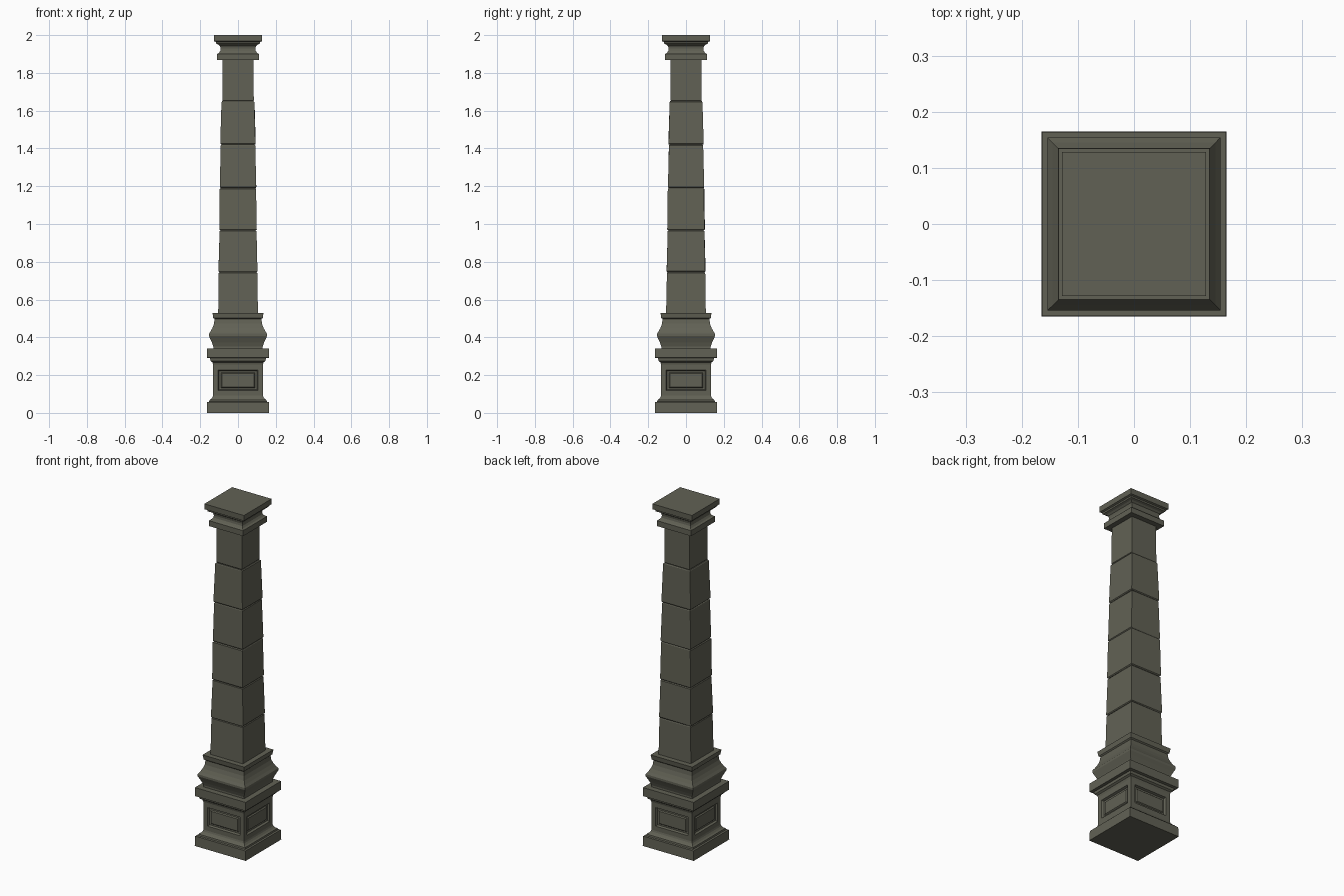
import bpy, bmesh, random
from mathutils import Vector

if "Cube" in bpy.data.objects:
    bpy.data.objects.remove(bpy.data.objects["Cube"])

random.seed(4)
CORNERS = ((-1, -1), (1, -1), (1, 1), (-1, 1))


def finish(bm, name):
    bmesh.ops.recalc_face_normals(bm, faces=bm.faces)
    mesh = bpy.data.meshes.new(name)
    bm.to_mesh(mesh)
    bm.free()
    obj = bpy.data.objects.new(name, mesh)
    bpy.context.collection.objects.link(obj)
    mat = bpy.data.materials.get("stone") or bpy.data.materials.new("stone")
    mat.diffuse_color = (0.12, 0.12, 0.09, 1)
    mat.use_nodes = True
    mat.node_tree.nodes["Principled BSDF"].inputs["Base Color"].default_value = mat.diffuse_color
    mesh.materials.append(mat)
    return obj


def square_stack(profile, jitter=0.0):
    """Stack square rings of (half width, height) into a closed solid."""
    bm = bmesh.new()
    rings = []
    for r, z in profile:
        rings.append([bm.verts.new((x * r + random.uniform(-jitter, jitter),
                                    y * r + random.uniform(-jitter, jitter), z))
                      for x, y in CORNERS])
    for a, b in zip(rings, rings[1:]):
        for i in range(4):
            j = (i + 1) % 4
            bm.faces.new((a[i], a[j], b[j], b[i]))
    bm.faces.new(rings[0][::-1])
    bm.faces.new(rings[-1])
    bmesh.ops.recalc_face_normals(bm, faces=bm.faces)
    return bm


# Pedestal with plinth, die and cornice
bm = square_stack([(0.165, 0), (0.163, 0.057), (0.153, 0.059), (0.151, 0.068),
                   (0.142, 0.074), (0.135, 0.083), (0.132, 0.092),
                   (0.132, 0.255), (0.136, 0.268), (0.146, 0.275),
                   (0.148, 0.29), (0.164, 0.292), (0.164, 0.342)])
# Recessed panels with a raised centre on all four sides
bm.normal_update()
dies = [f for f in bm.faces
        if abs(f.normal.z) < 0.1 and abs(f.calc_center_median().z - 0.1735) < 0.01]
for thick, depth in ((0.027, 0), (0.005, -0.012), (0.009, 0), (0.005, 0.006)):
    bmesh.ops.inset_individual(bm, faces=dies, thickness=thick, depth=depth,
                               use_even_offset=True)
finish(bm, "pedestal")

# Moulded column base
finish(square_stack([(0.131, 0.34), (0.131, 0.352), (0.138, 0.372),
                     (0.146, 0.39), (0.154, 0.407), (0.154, 0.419),
                     (0.145, 0.432), (0.135, 0.45), (0.127, 0.472),
                     (0.124, 0.497), (0.131, 0.503), (0.135, 0.53)]), "column_base")

# Tapering shaft of slightly uneven stone blocks
joints = (0.52, 0.745, 0.967, 1.19, 1.42, 1.65, 1.88)
widths = ((0.105, 0.101), (0.103, 0.097), (0.099, 0.096),
          (0.096, 0.091), (0.093, 0.087), (0.083, 0.081))
for i, (low, high) in enumerate(widths):
    z0, z1 = joints[i], joints[i + 1]
    bm = square_stack([(low - 0.004, z0), (low, z0 + 0.005),
                       (high, z1 - 0.005), (high - 0.004, z1)], 0.0012)
    finish(bm, f"shaft_block_{i + 1}")

# Capital
finish(square_stack([(0.111, 1.868), (0.111, 1.9), (0.101, 1.906),
                     (0.094, 1.916), (0.092, 1.928), (0.095, 1.942),
                     (0.104, 1.95), (0.116, 1.955), (0.117, 1.964),
                     (0.127, 1.968), (0.128, 2.0)]), "capital")
